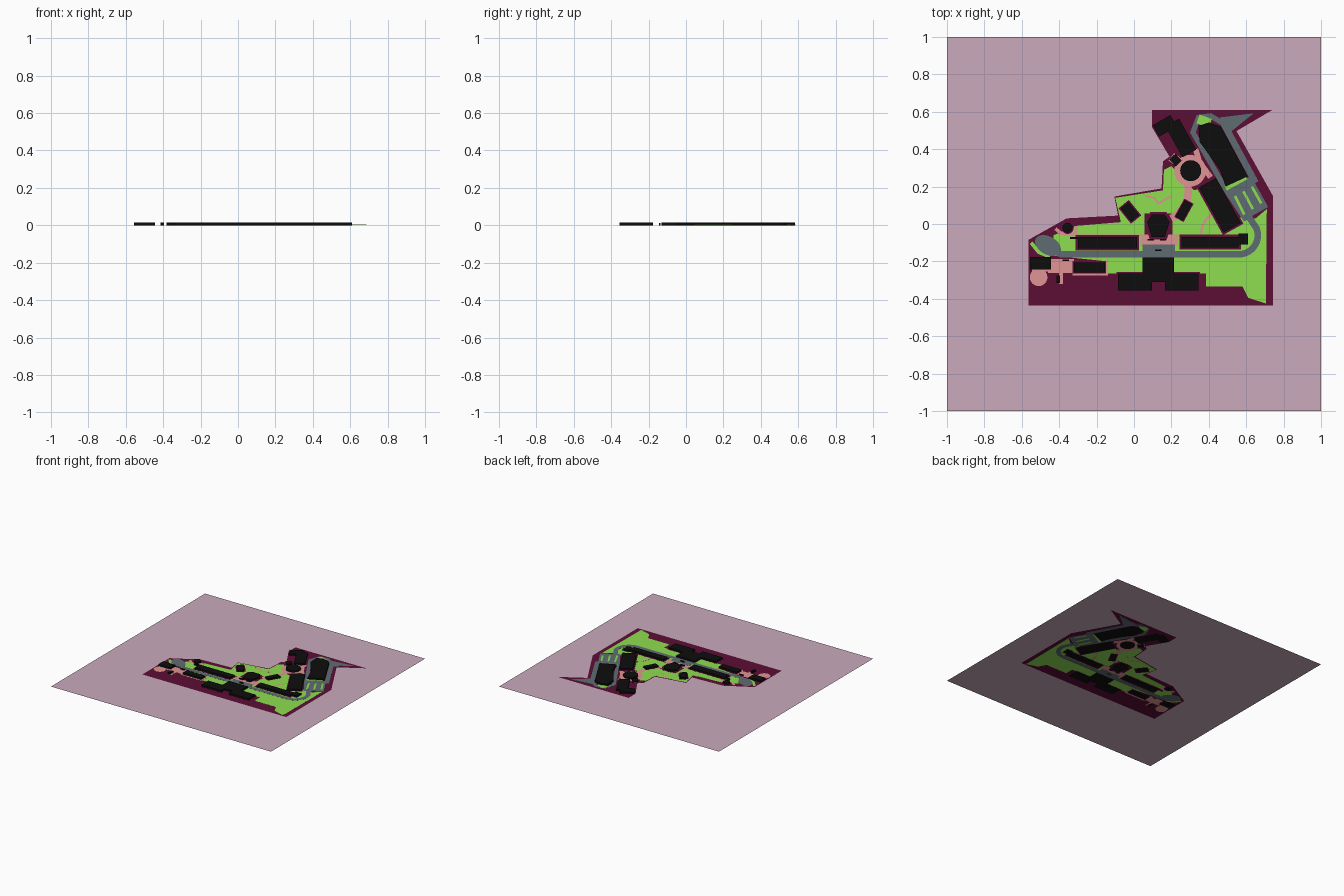
import bpy, bmesh, math
from mathutils import Vector, Matrix

if "Cube" in bpy.data.objects:
    bpy.data.objects.remove(bpy.data.objects["Cube"])

def material(name, hex_code):
    m = bpy.data.materials.new(name)
    rgb = [int(hex_code[i:i + 2], 16) / 255 for i in (0, 2, 4)]
    m.diffuse_color = [((c + .055) / 1.055) ** 2.4 for c in rgb] + [1]
    m.use_nodes = True
    m.node_tree.nodes["Principled BSDF"].inputs["Base Color"].default_value = m.diffuse_color
    return m

MAUVE = material("mauve", "cbaabe")
MAROON = material("maroon", "5c0e36")
GREEN = material("green", "8ede50")
PINK = material("pink", "e09494")
GREY = material("road_grey", "5f6c72")
BLACK = material("black", "0d0d0d")
BASE, STEP, TOP = 0.002, 0.0003, 0.015
SLANT = -61  # direction of the north-east halls

def prism(name, pts, z0, z1, mat):
    bm = bmesh.new()
    f = bm.faces.new([bm.verts.new((x, y, z0)) for x, y in pts])
    if z1 > z0:
        new = bmesh.ops.extrude_face_region(bm, geom=[f])["geom"]
        for v in new:
            if isinstance(v, bmesh.types.BMVert):
                v.co.z = z1
        bmesh.ops.recalc_face_normals(bm, faces=bm.faces[:])
    bmesh.ops.triangulate(bm, faces=[q for q in bm.faces if len(q.verts) > 4])
    me = bpy.data.meshes.new(name)
    bm.to_mesh(me)
    bm.free()
    me.materials.append(mat)
    bpy.context.collection.objects.link(bpy.data.objects.new(name, me))

# paper-thin patch seen from above and below; a higher level covers a lower
def patch(name, pts, level, mat):
    prism(name, pts, BASE - STEP * level, BASE + STEP * level, mat)

def shift(pts, d, closed):
    out, n = [], len(pts)
    for i, p in enumerate(map(Vector, pts)):
        dirs = []
        if closed or i: dirs.append((p - Vector(pts[i - 1])).normalized())
        if closed or i < n - 1: dirs.append((Vector(pts[(i + 1) % n]) - p).normalized())
        ns = [Vector((t.y, -t.x)) for t in dirs]
        m = sum(ns, Vector((0, 0))).normalized()
        out.append(tuple(p + m * d / max(.5, m.dot(ns[0]))))
    return out

def stroke(name, pts, w, level, mat):
    patch(name, shift(pts, w / 2, False) + shift(pts, -w / 2, False)[::-1], level, mat)

def arc(cx, cy, r, a0, a1, n=16):
    angles = [math.radians(a0 + (a1 - a0) * i / n) for i in range(n + 1)]
    return [(cx + r * math.cos(t), cy + r * math.sin(t)) for t in angles]

def place(pts, cx, cy, tilt):
    m = Matrix.Rotation(math.radians(tilt), 2)
    return [tuple(m @ Vector(p) + Vector((cx, cy))) for p in pts]

def disc(cx, cy, r, flat=1, tilt=0):
    return place([(x, y * flat) for x, y in arc(0, 0, r, 0, 360, 32)[:-1]], cx, cy, tilt)

def box(cx, cy, w, h, tilt=0):
    w, h = w / 2, h / 2
    return place([(-w, -h), (w, -h), (w, h), (-w, h)], cx, cy, tilt)

# counter-clockwise outline, with an optional maroon apron around it
def building(name, pts, apron=0):
    if apron:
        patch(name + "_apron", shift(pts, apron, True), 2.5, MAROON)
    prism(name, pts, 0, TOP, BLACK)

# site plate and surrounding ground with a matching opening
SITE = [(-.565, -.435), (.743, -.435), (.743, .15), (.548, .497), (.74, .61), (.095, .61), (.095, .52),
        (.19, .36), (.155, .335), (.147, .19), (-.105, .147), (-.085, .045), (-.36, .03), (-.565, -.085)]
prism("site_plate", SITE, BASE, BASE, MAROON)
cu = bpy.data.curves.new("ground", "CURVE")
cu.dimensions, cu.fill_mode = "2D", "BOTH"
for pts in (box(0, 0, 2, 2), SITE):
    sp = cu.splines.new("POLY")
    sp.points.add(len(pts) - 1)
    for q, (x, y) in zip(sp.points, pts):
        q.co = (x, y, 0, 1)
    sp.use_cyclic_u = True
cu.materials.append(MAUVE)
ground = bpy.data.objects.new("ground", cu)
ground.location.z = BASE
bpy.context.collection.objects.link(ground)

# lawns
patch("lawn", [(-.43, -.06), (-.31, -.01), (-.07, .01), (-.10, .14), (.155, .18), (.16, .29), (.2, .31), (.32, .18),
               (.36, .19), (.47, .04), (.65, .03), (.71, .08), (.705, -.425), (.61, -.395), (.58, -.335),
               (.385, -.335), (.385, -.265), (-.14, -.265), (-.14, -.2), (-.43, -.17)], 1, GREEN)
patch("drum_court", box(.13, 0, .15, .11), 1.5, MAROON)
stroke("west_tip_lawn", [(-.55, -.1), (-.51, -.15), (-.45, -.175)], .02, 1, GREEN)
patch("north_corner_lawn", box(.375, .55, .07, .05, -20), 4, GREEN)
stroke("lot_verge", [(.49, .19), (.6, .25)], .025, 4, GREEN)

# paved plazas and paths
patch("centre_plaza", box(.135, -.085, .2, .06), 2, PINK)
patch("west_plaza", box(-.39, -.225, .14, .075), 2, PINK)
patch("west_link", box(-.49, -.235, .11, .04), 2, PINK)
patch("west_round_plaza", disc(-.51, -.285, .047), 2, PINK)
patch("ring_plaza", disc(.3, .285, .085), 2, PINK)
stroke("fan_walk", arc(.13, .175, .16, -65, 35), .04, 2, PINK)
stroke("ring_link_north", [(.2, .36), (.25, .32)], .05, 2, PINK)
stroke("ring_link_east", [(.33, .4), (.35, .33), (.41, .25)], .03, 2, PINK)
stroke("quarter_walk", arc(.48, -.05, .12, 180, 85), .012, 2, PINK)
stroke("fan_lawn_path", [(.06, .15), (.11, .14), (.13, .11), (.2, .15)], .01, 2, PINK)
stroke("north_walk", [(-.34, -.062), (.6, -.062)], .012, 2, PINK)
stroke("northwest_walk", [(-.42, -.025), (-.39, -.05), (-.31, -.055), (-.31, -.01)], .018, 2, PINK)
stroke("southwest_walk", [(-.33, -.27), (-.145, -.27), (-.145, -.19)], .012, 3, PINK)
stroke("south_walk", [(-.39, -.26), (-.39, -.32)], .02, 2, PINK)

# roads, turning loop and parking lot
stroke("main_road", [(-.46, -.13), (-.39, -.162)] + arc(.56, -.06, .102, -90, 20) + [(.6, .06)], .035, 3, GREY)
patch("turning_loop", disc(-.46, -.115, .075, .64, -30), 3, GREY)
patch("crossing", box(.132, -.145, .175, .07), 3, GREY)
patch("parking_lot", box(.61, .14, .19, .14, SLANT), 3, GREY)
stroke("lot_east_road", [(.65, .22), (.475, .545)], .035, 3, GREY)
stroke("lot_west_road", [(.6, .02), (.5, .17), (.315, .49), (.345, .57), (.41, .578), (.49, .53)], .028, 3, GREY)
patch("north_spur", [(.47, .525), (.52, .495), (.64, .592), (.46, .57)], 3, GREY)
for i in range(3):
    x = .54 + .045 * i
    stroke(f"lot_island_{i}", [(x, .15 + .025 * i), (x + .05, .05 + .03 * i)], .014, 4, GREEN)

# long halls along the road
building("west_hall", box(-.142, -.1, .315, .06), .012)
building("west_hall_end", box(-.32, -.075, .045, .012))
building("east_hall", box(.407, -.097, .305, .057), .012)
building("east_hall_end", box(.585, -.08, .05, .06))
building("southwest_hall", box(-.237, -.232, .165, .053), .008)

# south block with mirrored wings
building("south_block", box(.13, -.245, .17, .13))
for side, name in ((-1, "west"), (1, "east")):
    building(f"south_wing_{name}", box(.13 + side * .125, -.31, .18, .09), .008)

# drum, rotunda, huts and pavilions
drum = [(.035, -.07), (.06, .01), (.035, .05)]
building("centre_drum", [(.13 + x, y) for x, y in drum] + [(.13 - x, y) for x, y in drum[::-1]], .014)
building("plaza_rotunda", disc(.303, .285, .056))
building("round_hut", disc(-.355, -.02, .027), .006)
building("far_west_block", box(-.5, -.21, .11, .065))
building("south_hut", box(-.405, -.295, .02, .04))
building("north_hut", box(.222, .342, .05, .045, SLANT + 15))
building("walk_pavilion", box(.267, .073, .1, .045, -SLANT), .006)
building("west_pavilion", box(-.022, .065, .09, .055, SLANT + 10), .008)

# slanted halls
building("north_hall_upper", box(.165, .525, .11, .07, 30))
building("north_hall_lower", box(.25, .46, .19, .085, SLANT))
building("northeast_hall", [(.345, .525), (.35, .44), (.46, .29), (.49, .2), (.608, .255), (.465, .52), (.4, .543)])
building("east_slant_hall", box(.459, .1, .275, .105, SLANT), .01)
for i, (x, y) in enumerate(((.13, -.14), (.09, -.085), (.155, -.085), (-.365, -.195))):
    prism(f"kiosk_{i}", box(x, y, .034, .008), 0, TOP * .8, BLACK)
